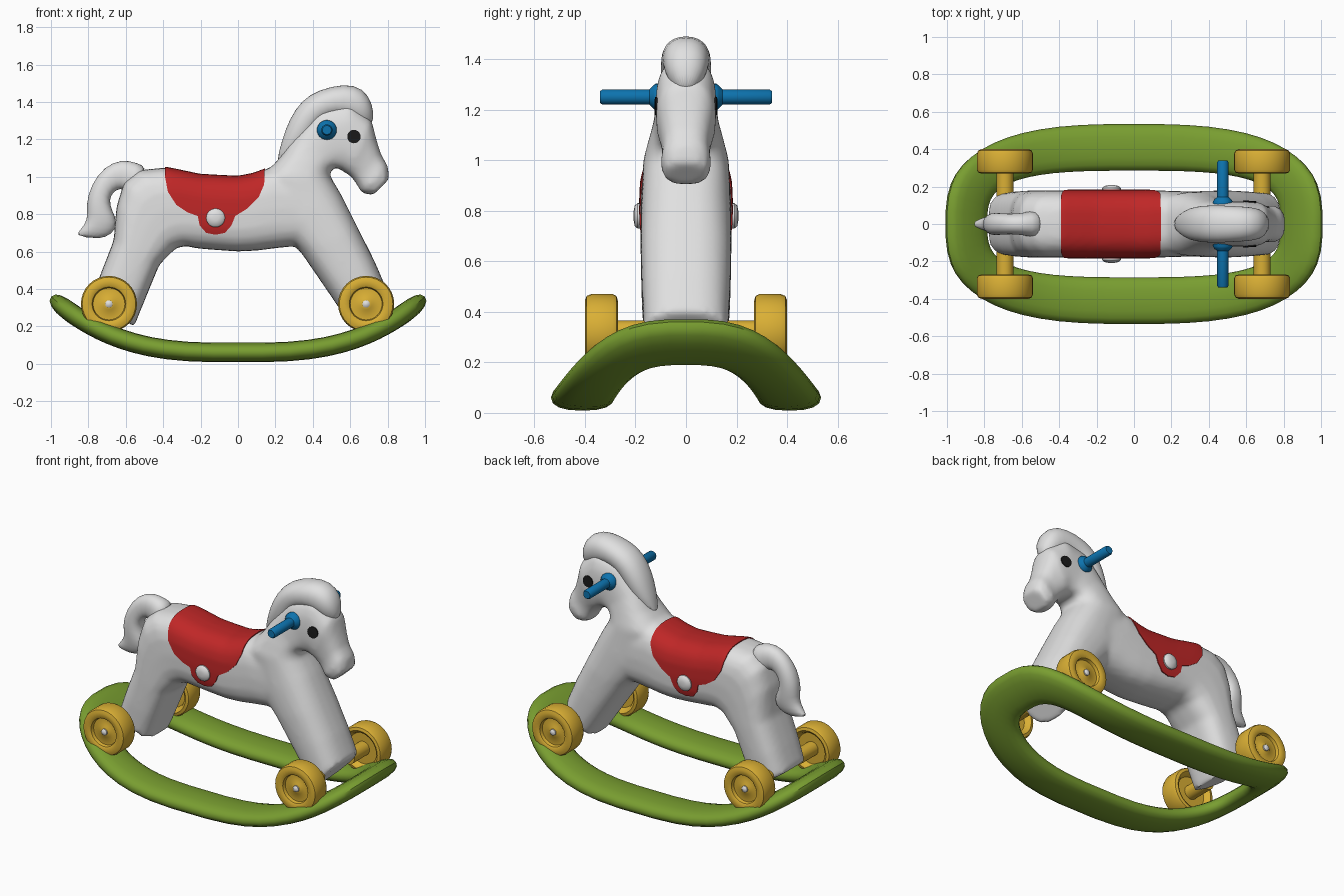
import bpy
import bmesh
from math import sin, cos, tau, radians, copysign
from mathutils import Vector

cube = bpy.data.objects.get("Cube")
if cube:
    bpy.data.objects.remove(cube)


def material(name, rgb):
    mat = bpy.data.materials.new(name)
    mat.use_nodes = True
    mat.diffuse_color = (*rgb, 1)
    mat.node_tree.nodes["Principled BSDF"].inputs["Base Color"].default_value = (*rgb, 1)
    return mat


WHITE = material("white plastic", (0.75, 0.75, 0.75))
RED = material("red", (0.52, 0.02, 0.02))
GREEN = material("green", (0.19, 0.34, 0.03))
YELLOW = material("yellow", (0.70, 0.43, 0.035))
BLUE = material("blue", (0.004, 0.17, 0.42))
BLACK = material("black", (0.01, 0.01, 0.01))


def shade(obj, angle=40):
    obj.data.shade_smooth()
    obj.data.set_sharp_from_angle(angle=radians(angle))


def skin(name, rings, mat, closed=False):
    """Bridge successive rings of points; cap the ends unless closed."""
    bm = bmesh.new()
    loops = [[bm.verts.new(p) for p in ring] for ring in rings]
    pairs = list(zip(loops, loops[1:]))
    if closed:
        pairs.append((loops[-1], loops[0]))
    else:
        bm.faces.new(loops[0])
        bm.faces.new(loops[-1])
    for a, b in pairs:
        for i in range(len(a)):
            j = (i + 1) % len(a)
            bm.faces.new((a[i], a[j], b[j], b[i]))
    bmesh.ops.recalc_face_normals(bm, faces=bm.faces)
    mesh = bpy.data.meshes.new(name)
    bm.to_mesh(mesh)
    bm.free()
    obj = bpy.data.objects.new(name, mesh)
    bpy.context.collection.objects.link(obj)
    mesh.materials.append(mat)
    shade(obj)
    return obj


def squircle(t, n):
    return [copysign(abs(f) ** (2 / n), f) for f in (cos(t), sin(t))]


def loft(name, sections, mat, n=3.0, count=24):
    """Each section runs between two side-view points with a half width in y."""
    rings = []
    for (x1, z1), (x2, z2), w in sections:
        ring = []
        for k in range(count):
            c, s = squircle(tau * k / count, n)
            ring.append(((x1 + x2 + c * (x2 - x1)) / 2, s * w, (z1 + z2 + c * (z2 - z1)) / 2))
        rings.append(ring)
    return skin(name, rings, mat)


def lathe(name, x, z, profile, side, mat, count=32):
    """Turn (y, radius) points about a y-parallel axis."""
    return skin(name, [[(x + r * cos(tau * k / count), side * y, z + r * sin(tau * k / count))
                        for k in range(count)] for y, r in profile], mat)


def bake(obj):
    """Replace the mesh by its modified result."""
    dg = bpy.context.evaluated_depsgraph_get()
    mesh = bpy.data.meshes.new_from_object(obj.evaluated_get(dg))
    obj.modifiers.clear()
    obj.data = mesh
    shade(obj)


# Body: hind leg through barrel to chest
body = loft("body", [
    ((-0.555, 0.20), (-0.785, 0.34), 0.165),
    ((-0.49, 0.36), (-0.735, 0.48), 0.175),
    ((-0.42, 0.53), (-0.665, 0.66), 0.18),
    ((-0.33, 0.62), (-0.65, 0.84), 0.18),
    ((-0.27, 0.63), (-0.61, 0.97), 0.18),
    ((-0.24, 0.62), (-0.53, 1.035), 0.18),
    ((-0.20, 0.615), (-0.39, 1.05), 0.18),
    ((-0.14, 0.61), (-0.20, 1.01), 0.18),
    ((0.0, 0.60), (0.0, 1.0), 0.18),
    ((0.10, 0.605), (0.08, 1.015), 0.18),
    ((0.22, 0.62), (0.16, 1.045), 0.178),
    ((0.40, 0.64), (0.42, 1.0), 0.17)], WHITE)

# Front leg through neck to muzzle
front = loft("front_leg_neck_head", [
    ((0.61, 0.195), (0.795, 0.40), 0.165),
    ((0.45, 0.43), (0.73, 0.55), 0.175),
    ((0.34, 0.59), (0.645, 0.72), 0.18),
    ((0.22, 0.72), (0.555, 0.90), 0.178),
    ((0.13, 1.0), (0.495, 1.0), 0.17),
    ((0.23, 1.11), (0.495, 1.04), 0.15),
    ((0.30, 1.22), (0.53, 1.05), 0.13),
    ((0.42, 1.37), (0.56, 1.03), 0.12),
    ((0.60, 1.41), (0.565, 1.025), 0.12),
    ((0.715, 1.30), (0.585, 1.015), 0.118),
    ((0.74, 1.20), (0.615, 0.99), 0.102),
    ((0.765, 1.12), (0.64, 0.95), 0.093),
    ((0.80, 1.06), (0.66, 0.915), 0.10),
    ((0.81, 0.99), (0.72, 0.90), 0.085)], WHITE, n=2.6)

# Fuse both into one smooth moulded shell
bm = bmesh.new()
bm.from_mesh(body.data)
bm.from_mesh(front.data)
bm.to_mesh(body.data)
bm.free()
bpy.data.objects.remove(front)
remesh = body.modifiers.new("fuse", 'REMESH')
remesh.mode = 'VOXEL'
remesh.voxel_size = 0.016
smooth = body.modifiers.new("soften", 'SMOOTH')
smooth.factor = 0.5
smooth.iterations = 7
bake(body)

# Slightly larger shell, used to shape the painted plates
shell = bpy.data.objects.new("plate_shell", body.data.copy())
bpy.context.collection.objects.link(shell)
shell.hide_render = True
grow = shell.modifiers.new("grow", 'DISPLACE')
grow.strength = 0.006
grow.mid_level = 0
bake(shell)


def plate(name, outline, mat):
    """Thin patch hugging the shell inside a side-view outline."""
    obj = skin(name, [[(x, y, z) for x, z in outline] for y in (-0.3, 0.3)], mat)
    cut = obj.modifiers.new("trim", 'BOOLEAN')
    cut.operation = 'INTERSECT'
    cut.solver = 'EXACT'
    cut.object = shell
    bake(obj)
    obj.data.materials.clear()
    obj.data.materials.append(mat)
    obj.data.polygons.foreach_set("material_index", [0] * len(obj.data.polygons))


plate("saddle", [
    (-0.395, 1.2), (-0.39, 1.0), (-0.375, 0.92), (-0.33, 0.85), (-0.27, 0.81),
    (-0.215, 0.79), (-0.205, 0.74), (-0.17, 0.70), (-0.12, 0.69), (-0.07, 0.70),
    (-0.035, 0.74), (-0.015, 0.79), (0.05, 0.83), (0.11, 0.89), (0.14, 0.96), (0.15, 1.2)], RED)
plate("eyes", [(0.62 + 0.036 * cos(tau * k / 20), 1.215 + 0.036 * sin(tau * k / 20))
               for k in range(20)], BLACK)
bpy.data.objects.remove(shell)

# Mane and tail
mane = loft("mane", [
    ((0.20, 1.06), (0.26, 1.08), 0.03), ((0.235, 1.20), (0.36, 1.15), 0.08),
    ((0.275, 1.31), (0.41, 1.23), 0.095), ((0.34, 1.41), (0.45, 1.29), 0.1),
    ((0.43, 1.465), (0.50, 1.32), 0.1), ((0.57, 1.50), (0.57, 1.32), 0.095),
    ((0.67, 1.475), (0.63, 1.29), 0.088), ((0.722, 1.39), (0.655, 1.28), 0.07),
    ((0.728, 1.29), (0.68, 1.25), 0.025)], WHITE, n=2.2)
tail = loft("tail", [
    ((-0.48, 1.05), (-0.55, 0.90), 0.08), ((-0.54, 1.075), (-0.59, 0.92), 0.065),
    ((-0.62, 1.095), (-0.63, 0.94), 0.055), ((-0.715, 1.055), (-0.665, 0.92), 0.055),
    ((-0.785, 0.96), (-0.69, 0.88), 0.06), ((-0.815, 0.85), (-0.675, 0.82), 0.06),
    ((-0.80, 0.77), (-0.64, 0.755), 0.055), ((-0.845, 0.715), (-0.67, 0.69), 0.04),
    ((-0.87, 0.685), (-0.75, 0.665), 0.02)], WHITE, n=2.2)
for part in (mane, tail):
    part.modifiers.new("round", 'SUBSURF').levels = 1
    bake(part)

# Paired parts on each side
WHEEL = [(0.15, 0.045), (0.305, 0.045), (0.305, 0.10), (0.28, 0.11), (0.27, 0.125),
         (0.275, 0.143), (0.29, 0.15), (0.375, 0.15), (0.393, 0.143), (0.40, 0.125),
         (0.398, 0.10), (0.392, 0.09), (0.372, 0.085), (0.372, 0.04), (0.38, 0.03), (0.38, 0.01)]
for side, label in ((1, "back"), (-1, "front")):
    for x, end in ((-0.69, "hind"), (0.685, "fore")):
        lathe(f"{end}_wheel_{label}", x, 0.32, WHEEL, side, YELLOW)
        lathe(f"{end}_axle_cap_{label}", x, 0.32,
              [(0.37, 0.02), (0.388, 0.02), (0.396, 0.01)], side, WHITE, 16)
    lathe(f"handle_{label}", 0.475, 1.25,
          [(0.06, 0.053), (0.12, 0.053), (0.13, 0.046), (0.145, 0.03),
           (0.33, 0.03), (0.34, 0.024)], side, BLUE, 24)
    lathe(f"peg_{label}", -0.12, 0.78,
          [(0.15, 0.05), (0.192, 0.05), (0.203, 0.04), (0.208, 0.015)], side, WHITE, 24)


# Rocker: flattened oval tube bent upward toward both ends
def rocker_ring(t, count=16):
    cx, sy = squircle(t, 2.8)
    ix, iy = squircle(t, 3.2)
    outer, inner = Vector((cx, sy * 0.535)), Vector((ix * 0.79, iy * 0.285))
    ring = []
    for k in range(count):
        u, v = squircle(tau * k / count, 2.4)
        p = (outer + inner) / 2 + (outer - inner) / 2 * u
        normal = Vector((-0.9 * p.x * abs(p.x), 0, 1)).normalized()
        ring.append(Vector((p.x, p.y, 0.06 + 0.3 * abs(p.x) ** 3)) + normal * 0.052 * v)
    return ring


skin("rocker", [rocker_ring(tau * (k + 0.5) / 56) for k in range(56)], GREEN, closed=True)
